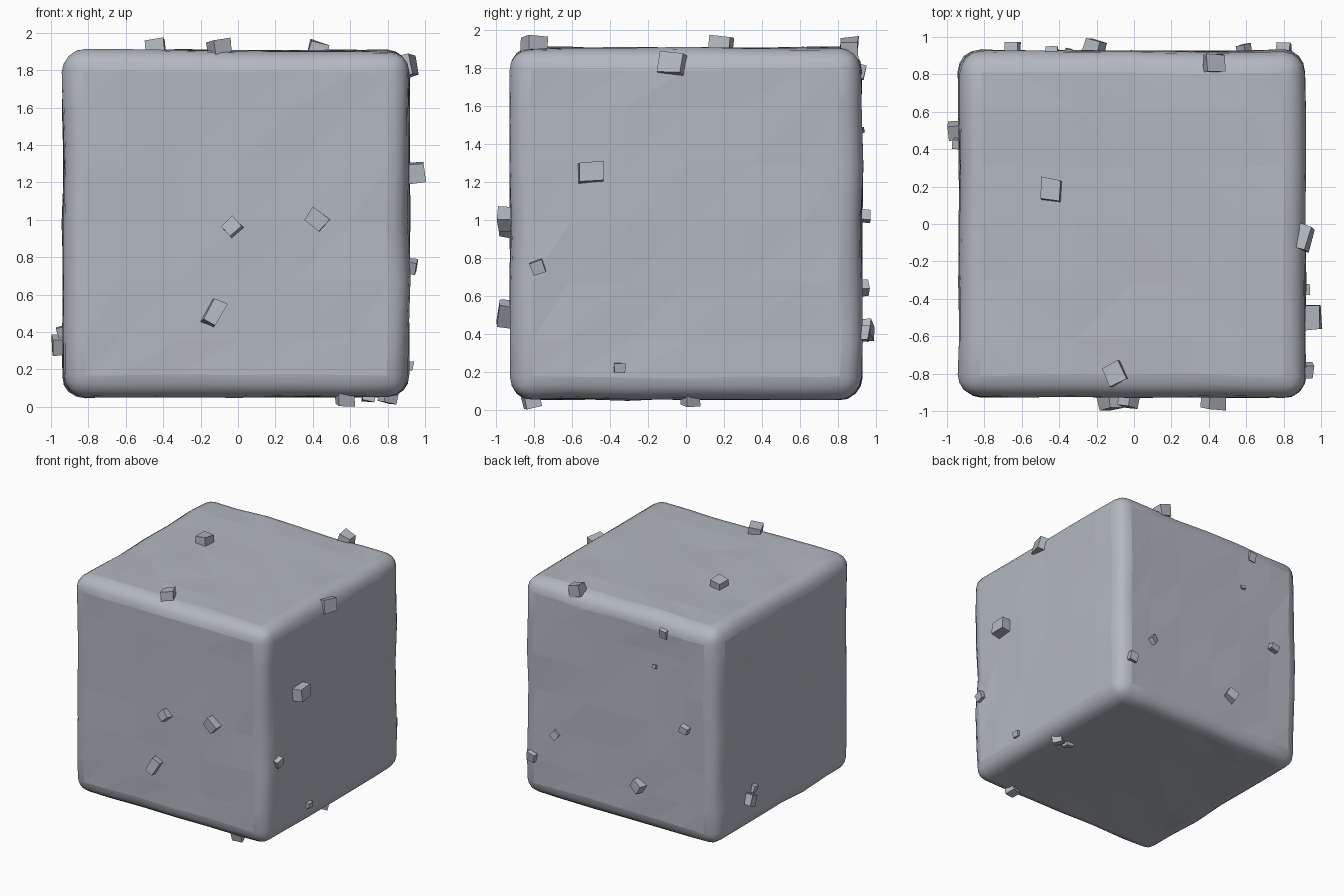
import bpy, bmesh, math, random
from mathutils import Matrix, Vector, noise

random.seed(7)
default = bpy.data.objects.get("Cube")
if default:
    bpy.data.objects.remove(default, do_unlink=True)


def make_material(name, colour):
    mat = bpy.data.materials.new(name)
    mat.use_nodes = True
    mat.diffuse_color = colour
    mat.node_tree.nodes["Principled BSDF"].inputs["Base Color"].default_value = colour
    return mat


def make_object(name, bm, mat):
    mesh = bpy.data.meshes.new(name)
    bm.normal_update()
    bm.to_mesh(mesh)
    bm.free()
    mesh.materials.append(mat)
    obj = bpy.data.objects.new(name, mesh)
    bpy.context.collection.objects.link(obj)
    return obj


stone = make_material("blue grey stone", (0.45, 0.48, 0.53, 1))
CENTRE = Vector((-0.01, 0, 0.98))
HALF = 0.925

# Main block: gridded cube with worn, rounded edges
bm = bmesh.new()
bmesh.ops.create_cube(bm, size=2 * HALF)
bmesh.ops.subdivide_edges(bm, edges=bm.edges[:], cuts=5, use_grid_fill=True)
rim = [e for e in bm.edges if e.calc_face_angle() > 1]
bmesh.ops.bevel(bm, geom=rim, offset=0.115, segments=4, profile=0.5,
                affect='EDGES', clamp_overlap=True)
bmesh.ops.triangulate(bm, faces=bm.faces[:])

# Smooth rounded edges, faceted flat sides
for face in bm.faces:
    normal = face.normal
    face.smooth = max(abs(c) for c in normal) < 0.999

# Gentle hewn unevenness, stronger along the edges
for v in bm.verts:
    flat = sum(abs(c) > HALF - 0.12 for c in v.co) < 2
    amount = 0.010 if flat else 0.016
    v.co += noise.noise_vector(v.co * 2.3) * amount
    v.co += noise.noise_vector(v.co * 9) * 0.005
    v.co += CENTRE
make_object("stone_block", bm, stone)

# Chips on each side: position, width, height, roll in degrees
X, Y, Z = Vector((1, 0, 0)), Vector((0, 1, 0)), Vector((0, 0, 1))
chips = {
    "front": (X, Z, [(-.03, -.94, .96, .09, .08, 42), (.42, -.94, 1, .11, .09, -38),
                     (-.13, -.94, .5, .08, .14, -28)]),
    "right": (Y, Z, [(.94, -.5, 1.25, .14, .11, 3), (.92, -.78, .75, .07, .07, 20),
                     (.91, -.35, .22, .06, .05, 0)]),
    "left": (Y, Z, [(-.95, .5, .33, .08, .09, 20), (-.94, .43, .4, .05, .06, 10)]),
    "back": (X, Z, [(-.44, .91, 1.78, .07, .08, 5), (-.35, .92, 1.47, .04, .03, 0),
                    (-.65, .94, 1.02, .08, .06, 15), (.59, .93, .64, .06, .06, 40),
                    (-.21, .94, .42, .1, .09, 30), (.8, .93, .4, .08, .08, 10)]),
    "top": (X, Y, [(-.44, .18, 1.91, .11, .12, -6), (.43, .86, 1.9, .11, .1, 0),
                   (-.1, -.8, 1.91, .1, .11, 25), (.9, -.07, 1.82, .09, .13, -18)]),
    "bottom": (X, Y, [(.57, -.82, .05, .09, .08, 15), (.8, .02, .06, .08, .08, 30),
                      (.7, .02, .06, .07, .06, 0), (-.83, .02, .09, .06, .06, 20)]),
}

for side, (u, v, items) in chips.items():
    n = u.cross(v)
    frame = Matrix((u, v, n)).transposed().to_4x4()
    for i, (x, y, z, w, h, roll) in enumerate(items):
        bm = bmesh.new()
        bmesh.ops.create_cube(bm, size=1)
        # Uneven corners keep the fragments from looking machined
        for vert in bm.verts:
            vert.co *= random.uniform(0.86, 1.06)
        tilt = [random.uniform(-0.25, 0.25) for _ in "uv"]
        turn = (Matrix.Rotation(math.radians(roll), 4, 'Z')
                @ Matrix.Rotation(tilt[0], 4, 'X') @ Matrix.Rotation(tilt[1], 4, 'Y'))
        size = Matrix.Diagonal((w, h, (w + h) / 2, 1))
        bm.transform(Matrix.Translation((x, y, z)) @ frame @ turn @ size)
        make_object(f"{side}_chip_{i + 1}", bm, stone)
